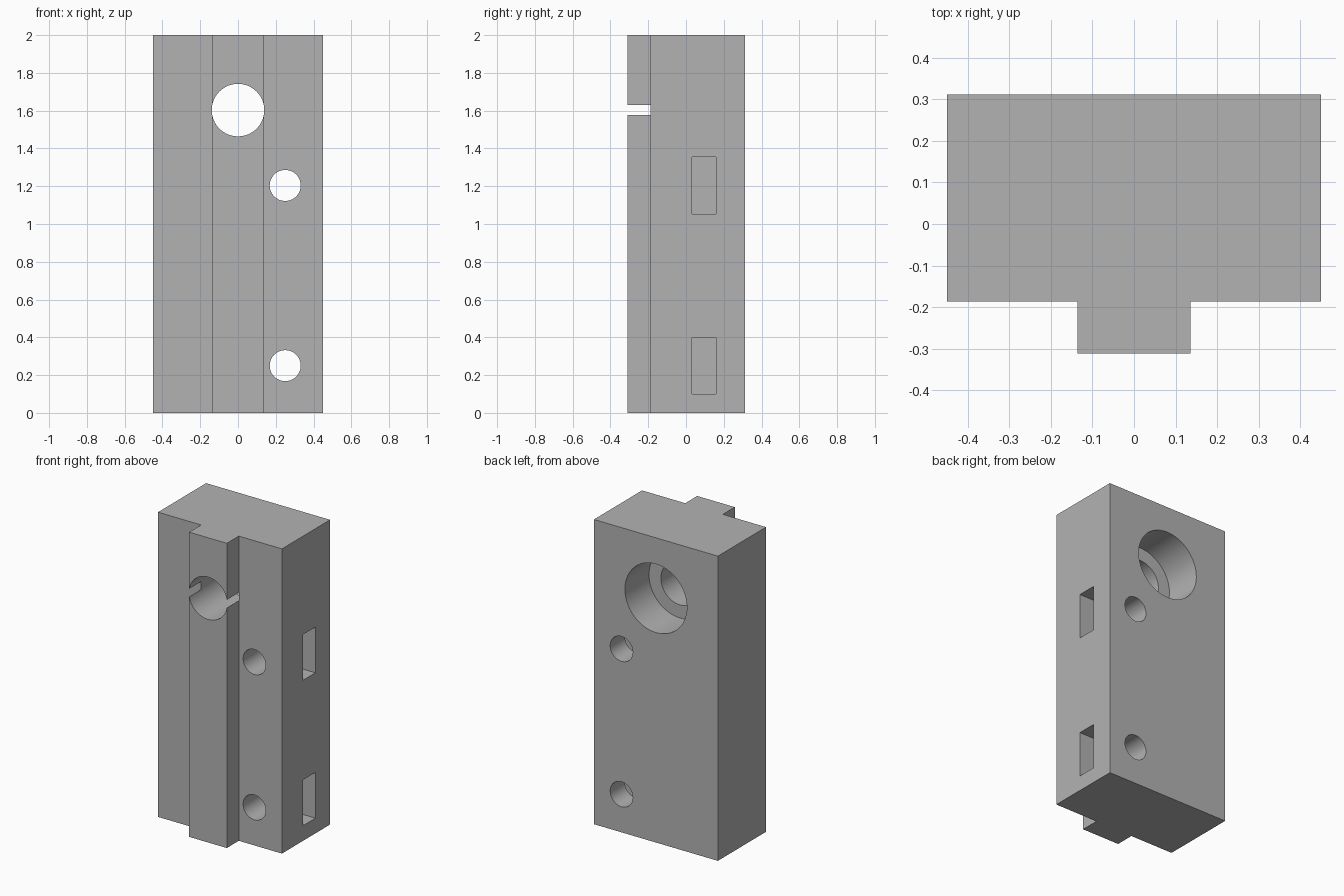
import bpy
import bmesh
from math import pi, radians
from mathutils import Matrix, Vector

cube = bpy.data.objects.get("Cube")
if cube:
    bpy.data.objects.remove(cube, do_unlink=True)

HALF_W, HEIGHT = 0.45, 2.0
RAIL_HALF = 0.1365
FRONT, STEP, BACK = -0.311, -0.187, 0.312

grey = bpy.data.materials.new("plain grey")
grey.use_nodes = True
colour = (0.45, 0.45, 0.45, 1)
grey.diffuse_color = colour
grey.node_tree.nodes["Principled BSDF"].inputs["Base Color"].default_value = colour


def finish(name, bm):
    bmesh.ops.recalc_face_normals(bm, faces=bm.faces[:])
    mesh = bpy.data.meshes.new(name)
    bm.to_mesh(mesh)
    bm.free()
    mesh.materials.append(grey)
    obj = bpy.data.objects.new(name, mesh)
    bpy.context.collection.objects.link(obj)
    return obj


def bore_cutter(name, x, z, radius, y0, y1):
    bm = bmesh.new()
    place = Matrix.Translation((x, (y0 + y1) / 2, z)) @ Matrix.Rotation(pi / 2, 4, "X")
    bmesh.ops.create_cone(bm, cap_ends=True, segments=64, radius1=radius,
                          radius2=radius, depth=y1 - y0, matrix=place)
    return finish(name, bm)


def box_cutter(name, low, high):
    low, high = Vector(low), Vector(high)
    bm = bmesh.new()
    place = Matrix.Translation((low + high) / 2) @ Matrix.Diagonal((high - low).to_4d())
    place[3][3] = 1
    bmesh.ops.create_cube(bm, size=1, matrix=place)
    return finish(name, bm)


# T-shaped block with the guide rail down its front
profile = [(-HALF_W, BACK), (-HALF_W, STEP), (-RAIL_HALF, STEP), (-RAIL_HALF, FRONT),
           (RAIL_HALF, FRONT), (RAIL_HALF, STEP), (HALF_W, STEP), (HALF_W, BACK)]
bm = bmesh.new()
base = bm.faces.new([bm.verts.new((x, y, 0)) for x, y in profile])
top = bmesh.ops.extrude_face_region(bm, geom=[base])["geom"]
bmesh.ops.translate(bm, vec=(0, 0, HEIGHT),
                    verts=[v for v in top if isinstance(v, bmesh.types.BMVert)])
block = finish("mounting_block", bm)

# Main bore with its wider recess at the back
cutters = [bore_cutter("main_bore", 0, 1.603, 0.139, -0.5, 0.5),
           bore_cutter("rear_counterbore", 0, 1.603, 0.225, 0.062, 0.5)]

# Bolt holes, each crossed by a nut pocket open to the left side
for z in (0.25, 1.204):
    cutters.append(bore_cutter("bolt_hole", 0.25, z, 0.082, -0.5, 0.5))
    cutters.append(box_cutter("nut_pocket", (0.1, 0.032, z - 0.15), (0.6, 0.16, z + 0.15)))

for cutter in cutters:
    cutter.hide_render = True
    cut = block.modifiers.new(cutter.name, "BOOLEAN")
    cut.operation = "DIFFERENCE"
    cut.solver = "EXACT"
    cut.object = cutter

# Apply the cuts and drop the cutters
graph = bpy.context.evaluated_depsgraph_get()
carved = bpy.data.meshes.new_from_object(block.evaluated_get(graph))
block.modifiers.clear()
block.data = carved
for cutter in cutters:
    bpy.data.objects.remove(cutter, do_unlink=True)

for obj in bpy.context.selected_objects:
    obj.select_set(False)
block.select_set(True)
bpy.context.view_layer.objects.active = block
bpy.ops.object.shade_smooth_by_angle(angle=radians(30))
